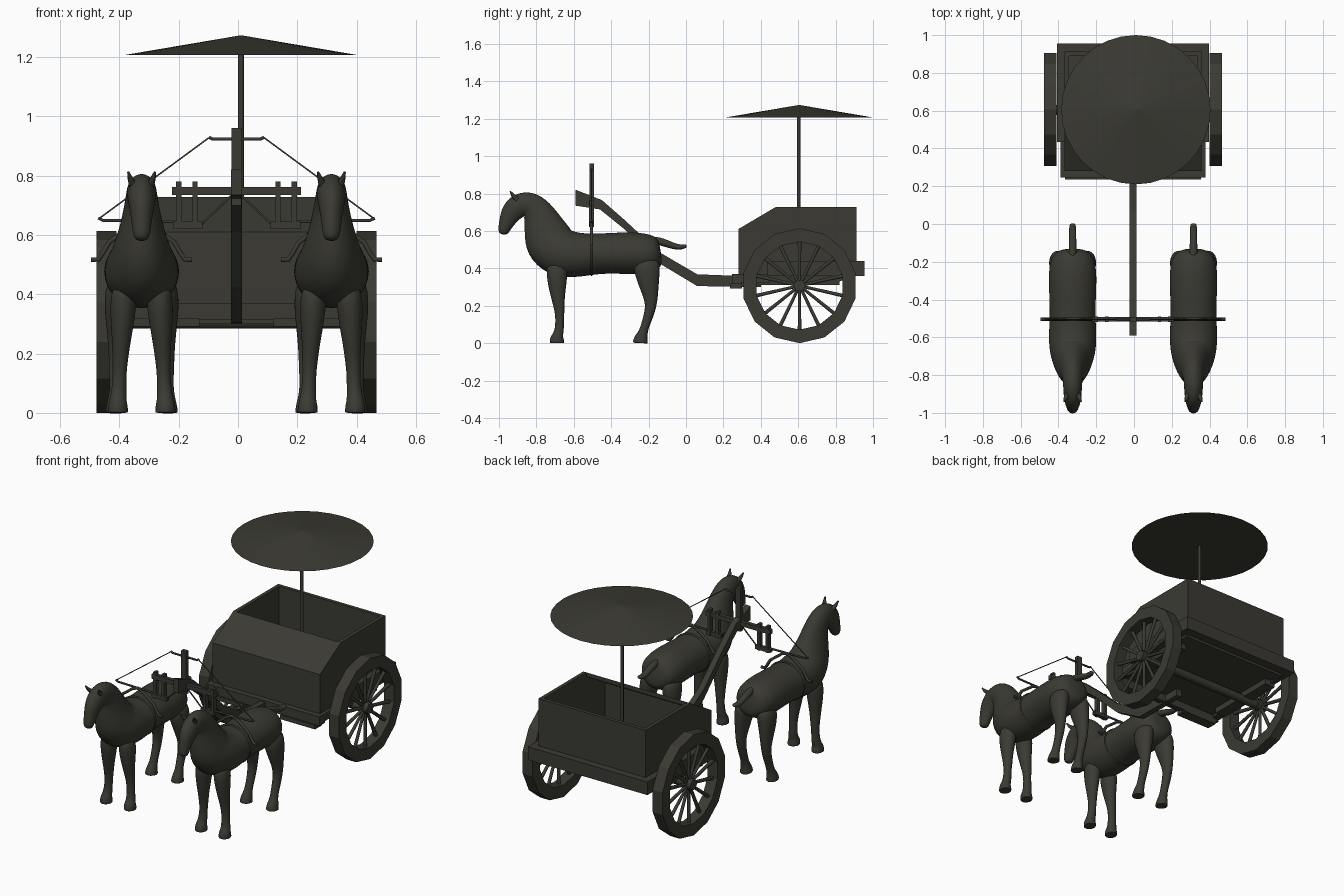
import bpy, bmesh, math
from mathutils import Vector

if "Cube" in bpy.data.objects:
    bpy.data.objects.remove(bpy.data.objects["Cube"])

mat = bpy.data.materials.new("dark bronze")
mat.diffuse_color = (0.043, 0.042, 0.033, 1)
mat.use_nodes = True
mat.node_tree.nodes["Principled BSDF"].inputs["Base Color"].default_value = mat.diffuse_color
CX = -0.005          # centre line of the carriage


def finish(name, bm, smooth=None):
    bmesh.ops.recalc_face_normals(bm, faces=bm.faces)
    me = bpy.data.meshes.new(name)
    bm.to_mesh(me)
    bm.free()
    ob = bpy.data.objects.new(name, me)
    bpy.context.collection.objects.link(ob)
    me.materials.append(mat)
    if smooth:
        for p in me.polygons:
            p.use_smooth = True
    return ob


def box(name, x0, x1, y0, y1, z0, z1):
    bm = bmesh.new()
    bmesh.ops.create_cube(bm, size=1)
    for v in bm.verts:
        v.co = ((x0 + x1) / 2 + v.co.x * (x1 - x0), (y0 + y1) / 2 + v.co.y * (y1 - y0),
                (z0 + z1) / 2 + v.co.z * (z1 - z0))
    return finish(name, bm)


def plate(name, pts, x0, x1):
    """Side profile of (y, z) points, extruded along x."""
    bm = bmesh.new()
    f = bm.faces.new([bm.verts.new((x0, y, z)) for y, z in pts])
    ext = bmesh.ops.extrude_face_region(bm, geom=[f])["geom"]
    for v in ext:
        if isinstance(v, bmesh.types.BMVert):
            v.co.x = x1
    return finish(name, bm)


def loft(name, st, cx=0.0, sx=1, n=14):
    """Smooth body through stations (x, y, z, half thickness, half width)."""
    bm = bmesh.new()
    rings = []
    for i, (x, y, z, a, b) in enumerate(st):
        p, q = st[max(i - 1, 0)], st[min(i + 1, len(st) - 1)]
        t = Vector((0, q[1] - p[1], q[2] - p[2])).normalized()
        nrm = Vector((0, -t.z, t.y))
        c = Vector((cx + sx * x, y, z))
        rings.append([bm.verts.new(c + nrm * a * 1.03 * math.cos(k * math.tau / n)
                                   + Vector((b * 1.03 * math.sin(k * math.tau / n), 0, 0))) for k in range(n)])
    for r, s in zip(rings, rings[1:]):
        for k in range(n):
            bm.faces.new((r[k], r[(k + 1) % n], s[(k + 1) % n], s[k]))
    bm.faces.new(rings[0])
    bm.faces.new(rings[-1])
    ob = finish(name, bm, True)
    ob.modifiers.new("smooth", "SUBSURF").levels = 2
    ob.modifiers["smooth"].render_levels = 2
    return ob


def rod(name, pts, r, closed=False, taper=1.0):
    cu = bpy.data.curves.new(name, "CURVE")
    cu.dimensions = "3D"
    cu.bevel_depth = r
    cu.bevel_resolution = 1
    cu.use_fill_caps = True
    sp = cu.splines.new("POLY")
    sp.points.add(len(pts) - 1)
    for i, p in enumerate(pts):
        sp.points[i].co = (*p, 1)
        sp.points[i].radius = 1 + (taper - 1) * i / max(len(pts) - 1, 1)
    sp.use_cyclic_u = closed
    ob = bpy.data.objects.new(name, cu)
    bpy.context.collection.objects.link(ob)
    cu.materials.append(mat)
    bpy.ops.object.select_all(action="DESELECT")
    ob.select_set(True)
    bpy.context.view_layer.objects.active = ob
    bpy.ops.object.convert(target="MESH")
    return ob


# canopy and its pole
bm = bmesh.new()
bmesh.ops.create_cone(bm, cap_ends=True, segments=32, radius1=0.395, radius2=0, depth=0.067)
bmesh.ops.translate(bm, verts=bm.verts, vec=(0.01, 0.605, 1.24))
finish("canopy", bm)
rod("canopy_pole", [(0.01, 0.602, 0.36), (0.01, 0.602, 1.25)], 0.0105)

# carriage body: side walls, front wall, sloped front panel, back wall, floor
W, T = 0.362, 0.022
side = [(0.28, 0.33), (0.28, 0.61), (0.48, 0.728), (0.912, 0.728), (0.912, 0.36), (0.82, 0.33)]
for s in (-1, 1):
    plate("body_side", side, CX + s * W, CX + s * (W - T))
box("body_front", CX - W, CX + W, 0.28, 0.30, 0.30, 0.61)
plate("body_front_slope", [(0.28, 0.61), (0.48, 0.728), (0.48, 0.702), (0.29, 0.59)], CX - W, CX + W)
box("body_back", CX - W, CX + W, 0.89, 0.912, 0.36, 0.728)
box("floor", CX - W, CX + W, 0.28, 0.90, 0.345, 0.385)

# ledges and chassis beams
box("front_ledge", CX - 0.383, CX + 0.383, 0.245, 0.30, 0.315, 0.37)
box("back_ledge", CX - 0.40, CX + 0.40, 0.90, 0.955, 0.36, 0.44)
for s in (-1, 1):
    xs = sorted((CX + s * 0.35, CX + s * 0.403))
    box("side_ledge", *xs, 0.435, 0.955, 0.36, 0.44)
    box("side_front_rail", *sorted((CX + s * 0.35, CX + s * 0.383)), 0.245, 0.45, 0.325, 0.37)
    box("chassis_beam", *sorted((CX + s * 0.30, CX + s * 0.37)), 0.37, 0.82, 0.31, 0.355)
    box("front_bracket", *sorted((CX + s * 0.125, CX + s * 0.36)), 0.235, 0.30, 0.292, 0.318)
rod("axle", [(CX - 0.46, 0.603, 0.307), (CX + 0.46, 0.603, 0.307)], 0.026)

# wheels: faceted rim, tapered spokes, hub
N, WY, WZ = 14, 0.607, 0.307
for s in (-1, 1):
    bm = bmesh.new()
    x0, x1 = CX + s * 0.405, CX + s * 0.472
    loops = [[bm.verts.new((x, WY + r * math.sin(k * math.tau / N), WZ + r * math.cos(k * math.tau / N)))
              for k in range(N)] for x, r in ((x0, 0.307), (x1, 0.307), (x1, 0.235), (x0, 0.235))]
    for i in range(4):
        a, b = loops[i], loops[(i + 1) % 4]
        for k in range(N):
            bm.faces.new((a[k], a[(k + 1) % N], b[(k + 1) % N], b[k]))
    finish("wheel_rim", bm)
    xm = (x0 + x1) / 2
    for k in range(N):
        d = Vector((0, math.sin(k * math.tau / N), math.cos(k * math.tau / N)))
        c = Vector((xm, WY, WZ))
        rod("wheel_spoke", [c + d * 0.02, c + d * 0.24], 0.009, taper=1.25)
    rod("wheel_hub", [(x0, WY, WZ), (x1, WY, WZ)], 0.034)

# curved draught pole
plate("draught_pole", [(-0.59, 0.82), (-0.45, 0.765), (-0.33, 0.66), (-0.14, 0.485), (0.06, 0.368), (0.40, 0.355),
                       (0.40, 0.30), (0.06, 0.305), (-0.14, 0.425), (-0.33, 0.61), (-0.46, 0.715),
                       (-0.59, 0.735)], CX - 0.018, CX + 0.018)

# yoke: post, crossbars, hangers
Y = -0.505
box("yoke_post", CX - 0.017, CX + 0.017, Y - 0.012, Y + 0.012, 0.70, 0.96)
box("yoke_bar", CX - 0.217, CX + 0.217, Y - 0.012, Y + 0.012, 0.735, 0.762)
rod("rein_bar", [(CX - 0.093, Y, 0.93), (CX - 0.08, Y, 0.923), (CX + 0.08, Y, 0.923), (CX + 0.093, Y, 0.93)], 0.006)

# horse shapes
BODY = [(0, -.133, .48, .05, .05), (0, -.15, .477, .085, .09), (0, -.195, .477, .105, .12),
        (0, -.30, .482, .113, .127), (0, -.46, .480, .103, .117), (0, -.58, .468, .118, .125),
        (0, -.68, .482, .136, .122), (0, -.735, .54, .138, .098), (0, -.765, .635, .103, .07),
        (0, -.795, .705, .082, .056), (0, -.84, .745, .072, .05), (0, -.89, .742, .067, .048),
        (0, -.935, .70, .058, .043), (0, -.955, .655, .043, .034), (0, -.975, .605, .031, .03),
        (0, -.98, .58, .020, .02)]
FRONT = [(.058, -.69, .44, .06, .045), (.063, -.69, .34, .055, .045), (.068, -.685, .24, .036, .031),
         (.072, -.677, .19, .029, .028), (.074, -.675, .13, .022, .022), (.077, -.677, .07, .025, .026),
         (.08, -.685, .045, .027, .028), (.08, -.69, .028, .037, .033), (.08, -.69, .002, .039, .035),
         (.08, -.69, 0, .036, .032)]
HIND = [(.068, -.215, .46, .075, .05), (.078, -.207, .37, .068, .05), (.083, -.195, .29, .049, .036),
        (.085, -.185, .22, .033, .027), (.085, -.195, .16, .027, .025), (.085, -.22, .09, .022, .022),
        (.087, -.23, .055, .025, .025), (.088, -.24, .03, .036, .031), (.088, -.245, .002, .041, .035),
        (.088, -.245, 0, .038, .032)]
TAIL = [(0, -.19, .555, .022, .022), (0, -.12, .54, .022, .022), (0, -.06, .515, .018, .02),
        (0, -.02, .513, .014, .02), (0, .005, .522, .010, .016)]

for s in (-1, 1):
    hx = CX + s * 0.32
    loft("horse_body", BODY, hx, n=18)
    loft("horse_tail", TAIL, hx, n=8)
    for e in (-1, 1):
        loft("horse_front_leg", FRONT, hx, e, 12)
        loft("horse_hind_leg", HIND, hx, e, 12)
        rod("horse_ear", [(hx + e * .028, -.90, .765), (hx + e * .038, -.925, .79), (hx + e * .045, -.94, .812)],
            0.016, taper=0.25)
    # girth strap
    rod("girth_strap", [(hx + .121 * math.cos(k * math.tau / 28), Y, .477 + .112 * math.sin(k * math.tau / 28))
                        for k in range(28)], 0.006, True)
    # arched neck yoke with curled ends
    arch = [(.17, .517), (.145, .517), (.13, .54), (.11, .575), (.07, .605), (.03, .635), (0, .645)]
    pts = [(hx - x, Y, z) for x, z in arch] + [(hx + x, Y, z) for x, z in arch[-2::-1]]
    rod("neck_yoke", pts, 0.009)
    # yoke hangers and linkage
    for x in (0.14, 0.195):
        box("yoke_hanger", CX + s * x - .009, CX + s * x + .009, Y - .014, Y + .014, .62, .78)
    box("hanger_bar", *sorted((CX + s * .115, CX + s * .215)), Y - .012, Y + .012, .622, .645)
    rod("yoke_stay", [(CX + s * .015, Y, .735), (CX + s * .12, Y, .635)], 0.004)
    # outer rein rod and rein
    rod("rein_rod", [(CX + s * .466, Y, .657), (CX + s * .45, Y, .649), (CX + s * .20, Y, .645)], 0.006)
    rod("rein", [(CX + s * .093, Y, .928), (CX + s * .464, Y, .655)], 0.003)
